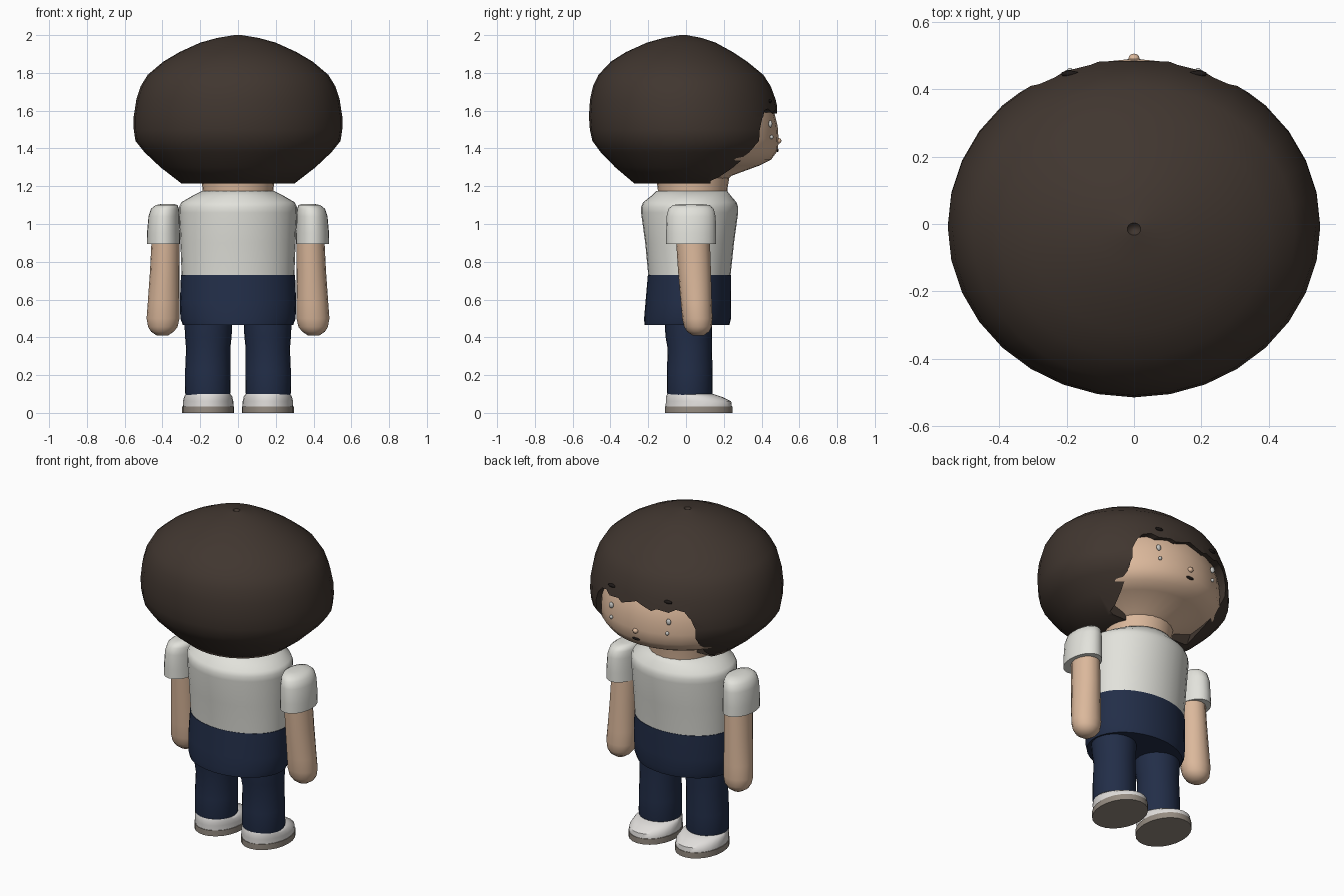
import bpy, bmesh
from math import cos, sin, pi, radians

old = bpy.data.objects.get("Cube")
if old:
    bpy.data.objects.remove(old, do_unlink=True)


def material(name, r, g, b):
    m = bpy.data.materials.new(name)
    m.use_nodes = True
    m.diffuse_color = (r, g, b, 1)
    bsdf = m.node_tree.nodes["Principled BSDF"]
    bsdf.inputs["Base Color"].default_value = (r, g, b, 1)
    bsdf.inputs["Roughness"].default_value = 0.8
    return m


HAIR = material("dark brown hair", 0.052, 0.037, 0.029)
SKIN = material("skin", 0.71, 0.48, 0.33)
SHIRT = material("off white cloth", 0.76, 0.76, 0.71)
NAVY = material("navy cloth", 0.016, 0.027, 0.065)
SHOE = material("white shoe", 0.76, 0.74, 0.72)
SOLE = material("taupe sole", 0.30, 0.26, 0.22)
DARK = material("near black", 0.012, 0.009, 0.008)
EYE = material("pale grey", 0.58, 0.58, 0.56)
parts = []


def finish(name, bm, mat):
    bmesh.ops.recalc_face_normals(bm, faces=bm.faces)
    mesh = bpy.data.meshes.new(name)
    bm.to_mesh(mesh)
    bm.free()
    mesh.materials.append(mat)
    ob = bpy.data.objects.new(name, mesh)
    bpy.context.collection.objects.link(ob)
    parts.append(ob)
    return ob


def loft(name, rings, mat, segs=24):
    """Skin a stack of ellipses given as (z, centre x, centre y, radius x, radius y)."""
    bm = bmesh.new()
    loops = []
    for z, cx, cy, rx, ry in rings:
        loops.append([bm.verts.new((cx + rx * cos(2 * pi * i / segs),
                                    cy + ry * sin(2 * pi * i / segs), z))
                      for i in range(segs)])
    for a, b in zip(loops, loops[1:]):
        for i in range(segs):
            j = (i + 1) % segs
            bm.faces.new((a[i], a[j], b[j], b[i]))
    bm.faces.new(loops[0][::-1])
    bm.faces.new(loops[-1])
    return finish(name, bm, mat)


def ball(name, pos, size, mat):
    bm = bmesh.new()
    bmesh.ops.create_uvsphere(bm, u_segments=12, v_segments=8, radius=1)
    bmesh.ops.scale(bm, vec=size, verts=bm.verts)
    bmesh.ops.translate(bm, vec=pos, verts=bm.verts)
    return finish(name, bm, mat)


# Hair: rounded cap, with the face opening cut out of it
hair_profile = [(1.215, .30, 0), (1.30, .41, 0), (1.38, .495, 0), (1.44, .543, 0),
                (1.50, .552, -.005), (1.57, .552, -.01), (1.66, .538, -.017),
                (1.73, .515, -.022), (1.79, .478, -.027), (1.86, .395, -.037),
                (1.91, .31, -.035), (1.96, .20, -.025), (1.985, .11, -.018),
                (2.0, .02, -.015), (1.985, .008, -.015)]
hair = loft("hair", [(z, 0, cy, r, r * .913) for z, r, cy in hair_profile], HAIR, 32)

half_opening = [(.05, 1.60), (.10, 1.585), (.13, 1.60), (.20, 1.59), (.235, 1.61),
                (.28, 1.60), (.315, 1.56), (.338, 1.50), (.335, 1.42),
                (.31, 1.32), (.285, 1.25), (.27, 1.15)]
outline = [(0, 1.62)] + half_opening + [(-x, z) for x, z in reversed(half_opening)]
bm = bmesh.new()
face = bm.faces.new([bm.verts.new((x, .13, z)) for x, z in outline])
grown = bmesh.ops.extrude_face_region(bm, geom=[face])["geom"]
bmesh.ops.translate(bm, vec=(0, .6, 0),
                    verts=[v for v in grown if isinstance(v, bmesh.types.BMVert)])
cutter = finish("opening_cutter", bm, HAIR)
cutter.hide_render = True
parts.remove(cutter)
cut = hair.modifiers.new("face_opening", "BOOLEAN")
cut.operation = "DIFFERENCE"
cut.solver = "EXACT"
cut.object = cutter
graph = bpy.context.evaluated_depsgraph_get()
hair_mesh = bpy.data.meshes.new_from_object(hair.evaluated_get(graph))
hair.modifiers.clear()
hair.data = hair_mesh
bpy.data.objects.remove(cutter, do_unlink=True)

# Head and neck
head_profile = [(1.215, .17), (1.255, .21), (1.31, .36), (1.34, .42), (1.39, .457),
                (1.45, .46), (1.52, .455), (1.60, .435), (1.68, .39), (1.76, .28), (1.80, .1)]
loft("head", [(z, 0, .03, r, r) for z, r in head_profile], SKIN, 32)
loft("neck", [(1.10, 0, .035, .185, .18), (1.19, 0, .035, .188, .185),
              (1.28, 0, .035, .20, .20)], SKIN)

# Face details
ball("nose", (0, .489, 1.44), (.017, .016, .015), SKIN)
ball("mouth", (0, .484, 1.39), (.026, .007, .009), DARK)

# Torso
loft("shirt", [(.72, 0, .018, .298, .217), (.90, 0, .019, .305, .235),
               (1.06, 0, .019, .312, .257), (1.09, 0, .019, .312, .257),
               (1.115, 0, .02, .30, .247), (1.15, 0, .027, .24, .21),
               (1.175, 0, .03, .19, .188)], SHIRT, 32)
loft("hips", [(.465, 0, .005, .292, .225), (.50, 0, .008, .305, .23),
              (.58, 0, .012, .308, .227), (.73, 0, .018, .302, .22)], NAVY, 32)

# Paired parts
for side, s in (("left", 1), ("right", -1)):
    ball(side + "_eye", (s * .195, .447, 1.53), (.015, .010, .019), EYE)
    ball(side + "_cheek_dot", (s * .19, .453, 1.46), (.010, .010, .011), EYE)
    ball(side + "_brow", (s * .19, .445, 1.65), (.027, .010, .010), DARK)

    loft(side + "_sleeve", [(.895, s * .395, .027, .088, .132), (.95, s * .395, .027, .087, .132),
                            (1.04, s * .392, .027, .082, .13), (1.08, s * .387, .027, .074, .12),
                            (1.10, s * .378, .027, .058, .098),
                            (1.107, s * .37, .027, .03, .05)], SHIRT)
    loft(side + "_arm", [(.41, s * .40, .065, .03, .03), (.43, s * .40, .064, .06, .058),
                         (.455, s * .398, .063, .078, .073), (.50, s * .397, .06, .087, .08),
                         (.58, s * .394, .055, .084, .082), (.75, s * .388, .045, .078, .087),
                         (.95, s * .382, .035, .074, .09)], SKIN, 16)

    loft(side + "_leg", [(.095, s * .16, .02, .117, .118), (.11, s * .16, .02, .121, .121),
                         (.22, s * .16, .02, .12, .121), (.34, s * .158, .02, .117, .117),
                         (.40, s * .157, .015, .123, .123),
                         (.50, s * .157, .012, .128, .127)], NAVY)
    loft(side + "_sole", [(0, s * .158, .0675, .138, .178),
                          (.035, s * .158, .0675, .138, .178)], SOLE)
    loft(side + "_shoe", [(.035, s * .158, .0675, .134, .175), (.062, s * .158, .066, .133, .173),
                          (.085, s * .158, .042, .128, .148),
                          (.10, s * .158, .022, .118, .122)], SHOE)

# Smooth shading with crisp rims
bpy.ops.object.select_all(action="DESELECT")
for ob in parts:
    ob.select_set(True)
bpy.context.view_layer.objects.active = parts[0]
bpy.ops.object.shade_smooth_by_angle(angle=radians(55))
